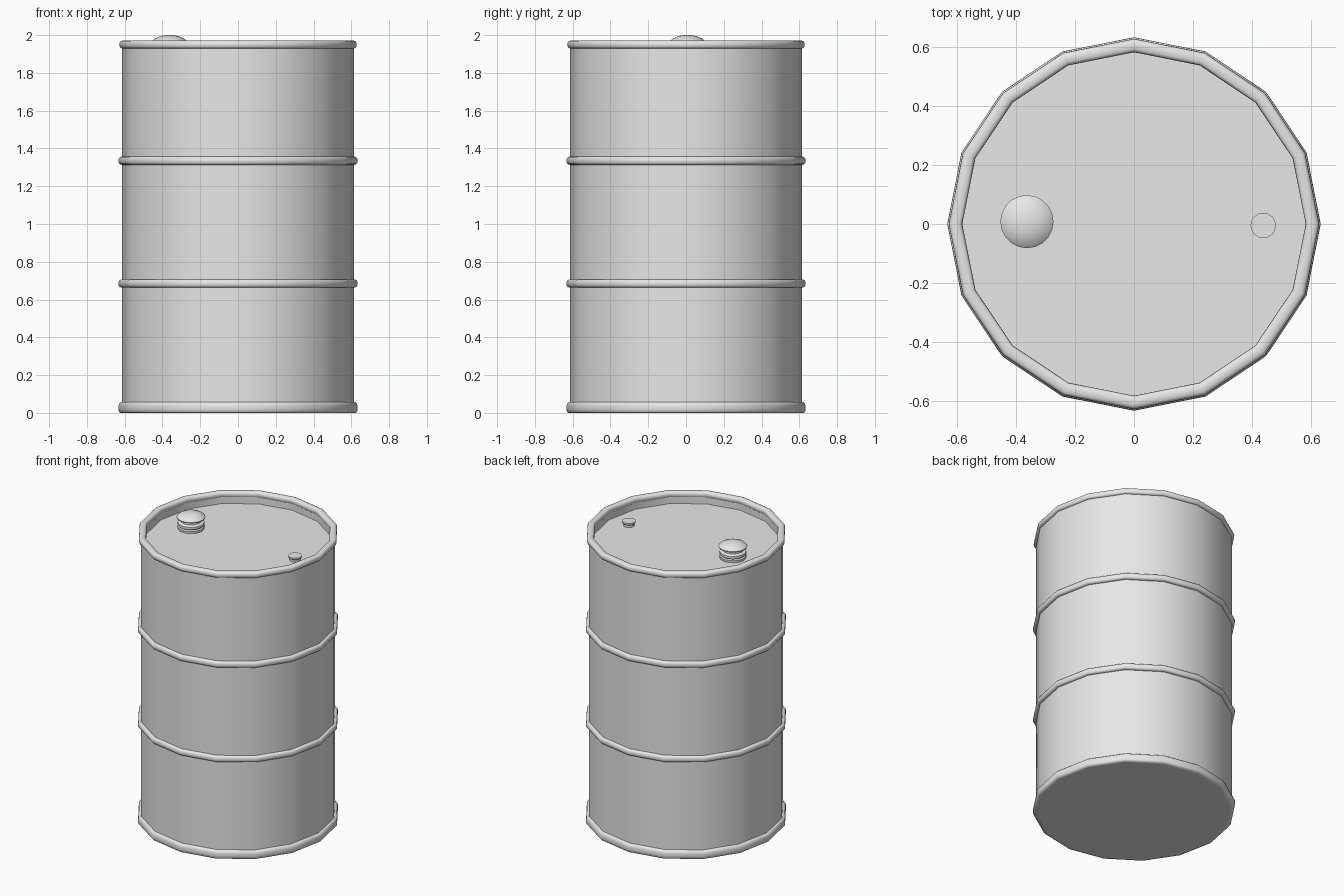
import bpy
import bmesh
from math import cos, sin, pi, radians, copysign

old = bpy.data.objects.get("Cube")
if old:
    bpy.data.objects.remove(old, do_unlink=True)

# One plain grey metal
metal = bpy.data.materials.new("grey_metal")
metal.use_nodes = True
grey = (0.8, 0.8, 0.8, 1)
metal.diffuse_color = grey
metal.node_tree.nodes["Principled BSDF"].inputs["Base Color"].default_value = grey


def lathe(name, profile, sides=16, closed=False, at=(0, 0), angle=40):
    """Turn a profile of (radius, height) points around a vertical axis."""
    bm = bmesh.new()
    rings = []
    for r, z in profile:
        if r == 0:
            rings.append([bm.verts.new((0, 0, z))] * sides)
        else:
            rings.append([bm.verts.new((r * cos(2 * pi * i / sides), r * sin(2 * pi * i / sides), z))
                          for i in range(sides)])
    pairs = list(zip(rings, rings[1:]))
    if closed:
        pairs.append((rings[-1], rings[0]))
    for a, b in pairs:
        for i in range(sides):
            j = (i + 1) % sides
            corners = list(dict.fromkeys((a[i], a[j], b[j], b[i])))
            bm.faces.new(corners)
    bmesh.ops.recalc_face_normals(bm, faces=bm.faces)
    mesh = bpy.data.meshes.new(name)
    bm.to_mesh(mesh)
    bm.free()
    mesh.materials.append(metal)
    obj = bpy.data.objects.new(name, mesh)
    obj.location = (at[0], at[1], 0)
    bpy.context.collection.objects.link(obj)
    bpy.ops.object.select_all(action="DESELECT")
    obj.select_set(True)
    bpy.context.view_layer.objects.active = obj
    bpy.ops.object.shade_smooth_by_angle(angle=radians(angle))
    return obj


def rounded_section(r, z, half_w, half_h, steps=16, power=0.75):
    """Soft-cornered cross-section for a hoop."""
    def soft(v):
        return copysign(abs(v) ** power, v)
    return [(r + half_w * soft(cos(2 * pi * i / steps)), z + half_h * soft(sin(2 * pi * i / steps)))
            for i in range(steps)]


# Drum shell with recessed lid
lathe("drum_body", [(0, 0), (0.613, 0), (0.613, 1.95), (0.586, 1.95), (0.586, 1.89), (0, 1.89)])

# Rolled top rim and the two hoops
lathe("top_rim", rounded_section(0.605, 1.95, 0.023, 0.021), closed=True, angle=60)
for name, z in (("upper_hoop", 1.335), ("lower_hoop", 0.685)):
    lathe(name, rounded_section(0.61, z, 0.023, 0.022), closed=True, angle=60)

# Bottom rim, flat underneath
lathe("bottom_rim", [(0.6, 0), (0.624, 0), (0.631, 0.008), (0.633, 0.02), (0.633, 0.038),
                     (0.629, 0.05), (0.62, 0.057), (0.6, 0.058)], closed=True, angle=50)

# Large domed filler cap on a grooved neck
lathe("filler_cap", [(0.082, 1.885), (0.084, 1.905), (0.076, 1.911), (0.084, 1.918), (0.084, 1.934),
                     (0.065, 1.942), (0.065, 1.955), (0.089, 1.964), (0.09, 1.97), (0.078, 1.981),
                     (0.052, 1.993), (0.026, 1.999), (0, 2.0)], sides=20, at=(-0.363, 0.008))

# Small vent plug
lathe("vent_plug", [(0.034, 1.885), (0.034, 1.905), (0.043, 1.912), (0.043, 1.922), (0, 1.922)],
      sides=16, at=(0.438, -0.005))
